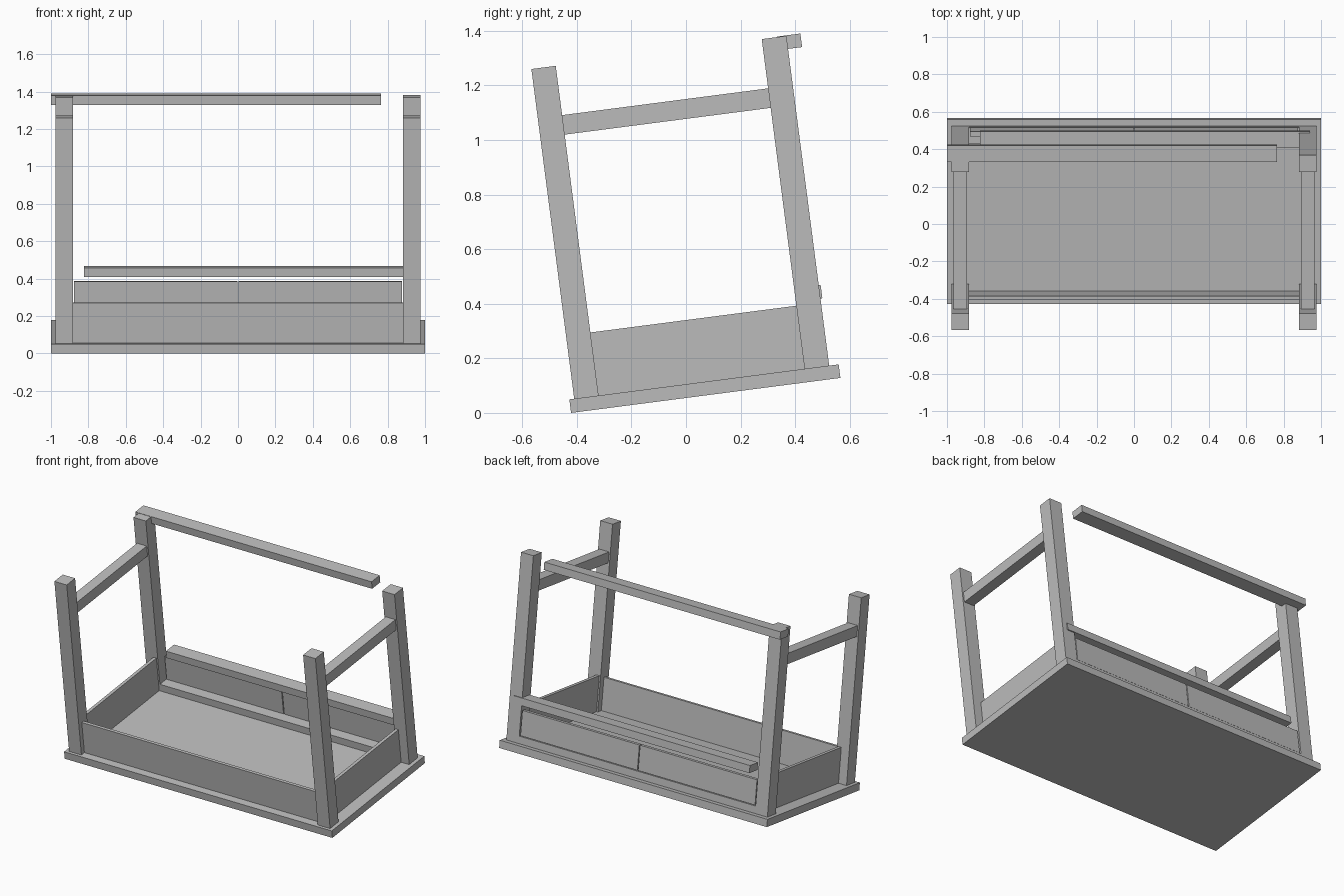
import bpy
import math
from mathutils import Matrix

cube = bpy.data.objects.get("Cube")
if cube:
    bpy.data.objects.remove(cube)

# One plain grey for the whole desk
grey = bpy.data.materials.new("plain_grey")
grey.use_nodes = True
grey.diffuse_color = (0.5, 0.5, 0.5, 1)
bsdf = grey.node_tree.nodes["Principled BSDF"]
bsdf.inputs["Base Color"].default_value = (0.5, 0.5, 0.5, 1)
bsdf.inputs["Roughness"].default_value = 0.8

# The upturned desk leans back, pivoting on the front lower edge of its top
TILT = Matrix.Translation((0, -0.421, 0)) @ Matrix.Rotation(math.radians(7.4), 4, "X")


def board(name, x, y, z):
    """Box between (low, high) limits, given in the desk's own untilted frame."""
    centre = [(a + b) / 2 for a, b in (x, y, z)]
    size = [b - a for a, b in (x, y, z)]
    bpy.ops.mesh.primitive_cube_add(size=1)
    ob = bpy.context.object
    ob.name = name
    ob.data.name = name
    ob.data.transform(Matrix.Translation(centre) @ Matrix.Diagonal((*size, 1)))
    ob.data.materials.append(grey)
    ob.matrix_world = TILT
    return ob


def pair(name, x, y, z):
    """Matching boards on the left (+x) and right (-x)."""
    board("left_" + name, x, y, z)
    board("right_" + name, (-x[1], -x[0]), y, z)


TOP = 0.05          # thickness of the desk top
LEG_END = 1.268     # height of the leg ends
LEG_IN, LEG_OUT = 0.883, 0.975
FRONT_LEG = (0.018, 0.108)
BACK_LEG = (0.869, 0.96)
BETWEEN = (FRONT_LEG[1], BACK_LEG[0])

# Desk top and legs
board("desk_top", (-1, 1), (0, 0.995), (0, TOP))
pair("front_leg", (LEG_IN, LEG_OUT), FRONT_LEG, (TOP, LEG_END))
pair("back_leg", (LEG_IN, LEG_OUT), BACK_LEG, (TOP, LEG_END))

# Side stretchers and side panels
pair("stretcher", (0.893, 0.965), BETWEEN, (1.014, 1.086))
pair("side_panel", (0.893, 0.915), BETWEEN, (TOP, 0.283))

# Long apron and the rail beneath the drawer fronts
board("apron", (-LEG_IN, LEG_IN), (0.05, 0.07), (TOP, 0.266))
board("drawer_rail", (-LEG_IN, LEG_IN), BACK_LEG, (TOP, 0.098))

# Pair of drawer fronts with a fine gap around them
pair("drawer_front", (0.003, 0.876), (0.932, 0.957), (0.102, 0.266))

# Two long rails, each shifted sideways from its place between the legs
board("lower_rail", (-0.823, 0.94), (0.88, 0.967), (0.298, 0.347))
board("upper_rail", (-1, 0.765), (0.925, 1.012), (1.22, 1.27))
